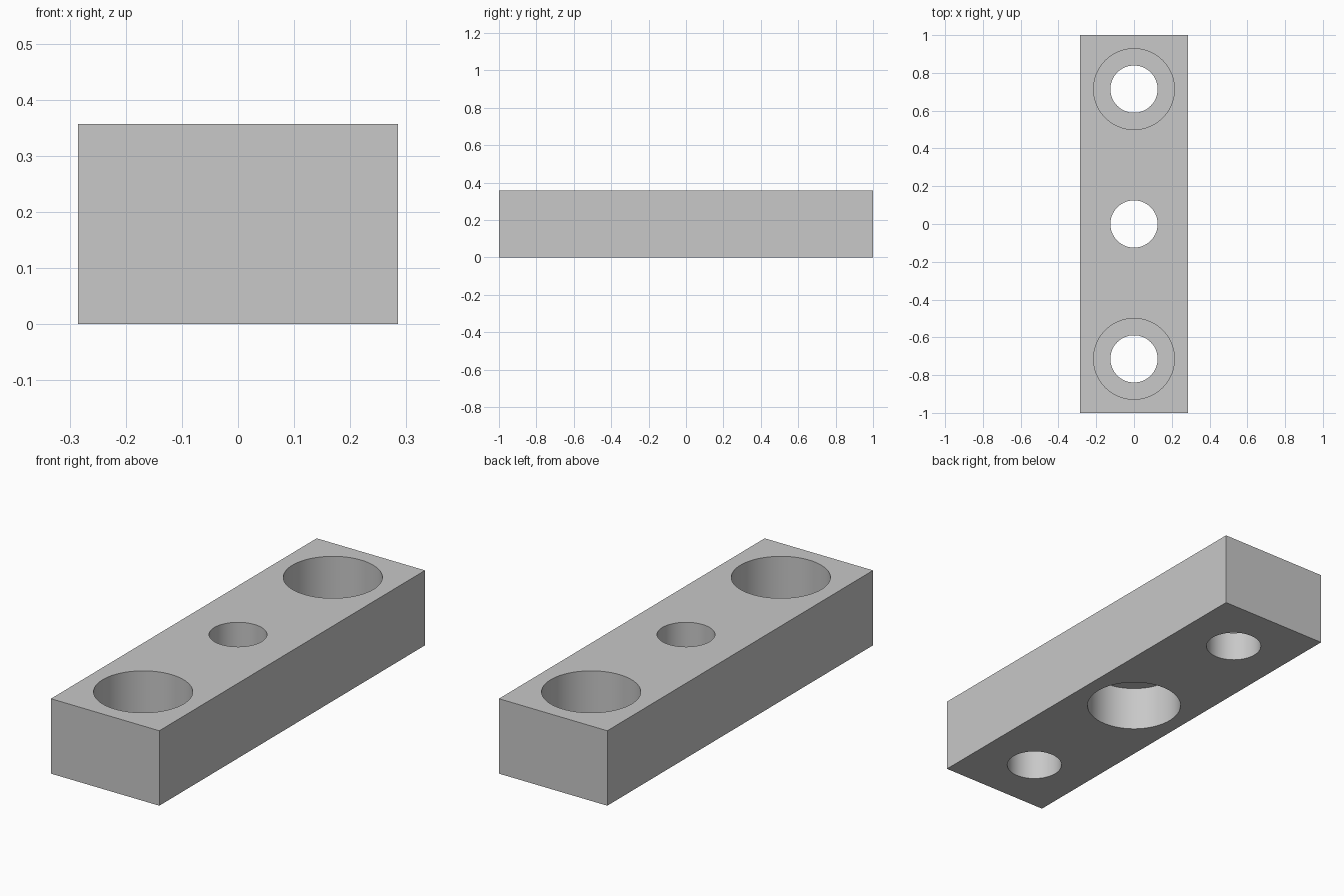
import bpy
import bmesh
import math
from mathutils import Matrix, Vector

if "Cube" in bpy.data.objects:
    bpy.data.objects.remove(bpy.data.objects["Cube"], do_unlink=True)

WIDTH, LENGTH, HEIGHT = 0.571, 2.0, 0.357
HOLE_R, BORE_R, BORE_DEPTH = 0.125, 0.214, 0.214
HOLE_SPACING = 0.714
MARGIN = 0.1
SEGMENTS = 96

grey = bpy.data.materials.new("plain grey")
grey.use_nodes = True
colour = (0.58, 0.58, 0.58, 1)
grey.diffuse_color = colour
grey.node_tree.nodes["Principled BSDF"].inputs["Base Color"].default_value = colour


def make_object(name, bm):
    bmesh.ops.recalc_face_normals(bm, faces=bm.faces)
    mesh = bpy.data.meshes.new(name)
    bm.to_mesh(mesh)
    bm.free()
    mesh.materials.append(grey)
    obj = bpy.data.objects.new(name, mesh)
    bpy.context.collection.objects.link(obj)
    return obj


def counterbore_cutter(name, y, from_top):
    """Stepped plug: a through hole with a wider bore at one end."""
    step = HEIGHT - BORE_DEPTH
    profile = [(0, -MARGIN), (HOLE_R, -MARGIN), (HOLE_R, step),
               (BORE_R, step), (BORE_R, HEIGHT + MARGIN), (0, HEIGHT + MARGIN)]
    bm = bmesh.new()
    verts = [bm.verts.new((r, 0, z if from_top else HEIGHT - z)) for r, z in profile]
    edges = [bm.edges.new(pair) for pair in zip(verts, verts[1:])]
    bmesh.ops.spin(bm, geom=verts + edges, cent=(0, 0, 0), axis=(0, 0, 1),
                   angle=math.tau, steps=SEGMENTS, use_duplicate=False)
    bmesh.ops.remove_doubles(bm, verts=bm.verts, dist=0.0001)
    bmesh.ops.translate(bm, verts=bm.verts, vec=Vector((0, y, 0)))
    cutter = make_object(name, bm)
    cutter.hide_render = True
    return cutter


# Rectangular block
bm = bmesh.new()
bmesh.ops.create_cube(bm, size=1, matrix=Matrix.Translation((0, 0, HEIGHT / 2))
                      @ Matrix.Diagonal((WIDTH, LENGTH, HEIGHT, 1)))
block = make_object("mounting_block", bm)
bpy.context.view_layer.objects.active = block
block.select_set(True)

# End holes are bored from above, the middle hole from below
for name, y, from_top in (("front_hole", -HOLE_SPACING, True),
                          ("middle_hole", 0, False),
                          ("back_hole", HOLE_SPACING, True)):
    cutter = counterbore_cutter(name, y, from_top)
    cut = block.modifiers.new(name, "BOOLEAN")
    cut.operation = "DIFFERENCE"
    cut.solver = "EXACT"
    cut.object = cutter
    bpy.ops.object.modifier_apply(modifier=cut.name)
    bpy.data.objects.remove(cutter, do_unlink=True)

# Smooth hole walls, sharp rims
bpy.ops.object.shade_smooth_by_angle(angle=math.radians(30))
